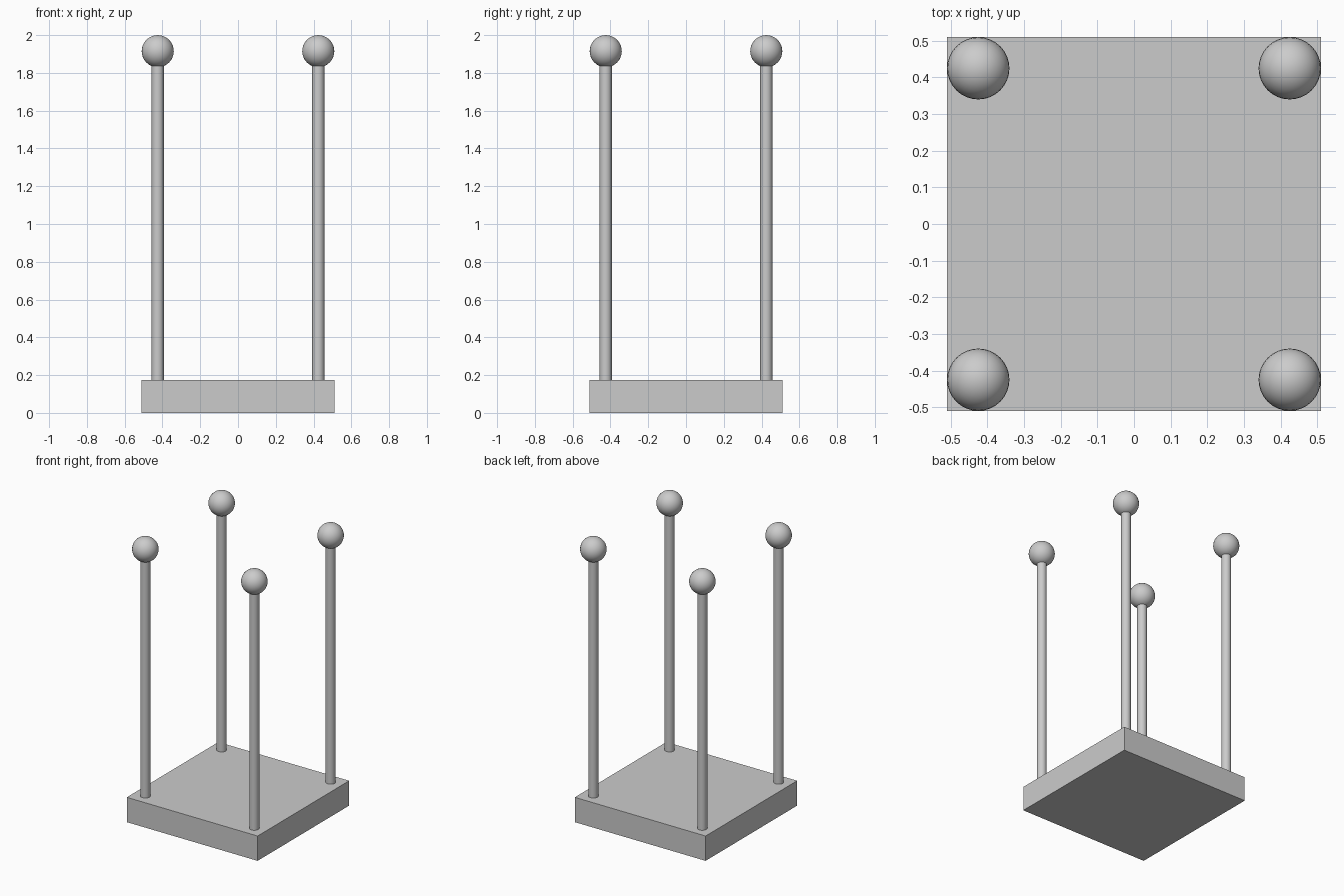
import bpy
import math

if "Cube" in bpy.data.objects:
    bpy.data.objects.remove(bpy.data.objects["Cube"])

BASE_W, BASE_H = 1.02, 0.175
POST_R, BALL_R, OFF = 0.032, 0.085, 0.425
BALL_Z = 2.0 - BALL_R


def smooth(name):
    obj = bpy.context.object
    obj.name = name
    bpy.ops.object.shade_smooth_by_angle(angle=math.radians(35))


# Square base slab
bpy.ops.mesh.primitive_cube_add(size=1, location=(0, 0, BASE_H / 2))
base = bpy.context.object
base.name = "base"
base.scale = (BASE_W, BASE_W, BASE_H)
bpy.ops.object.transform_apply(location=False, rotation=False, scale=True)

# Corner posts, each topped with a ball
for side, sx in (("left", -1), ("right", 1)):
    for end, sy in (("front", -1), ("back", 1)):
        x, y = sx * OFF, sy * OFF
        bottom, top = BASE_H - 0.005, BALL_Z - BALL_R + 0.015
        bpy.ops.mesh.primitive_cylinder_add(
            vertices=32, radius=POST_R, depth=top - bottom,
            location=(x, y, (top + bottom) / 2))
        smooth(f"{end}_{side}_post")
        bpy.ops.mesh.primitive_uv_sphere_add(
            segments=32, ring_count=16, radius=BALL_R, location=(x, y, BALL_Z))
        smooth(f"{end}_{side}_ball")
